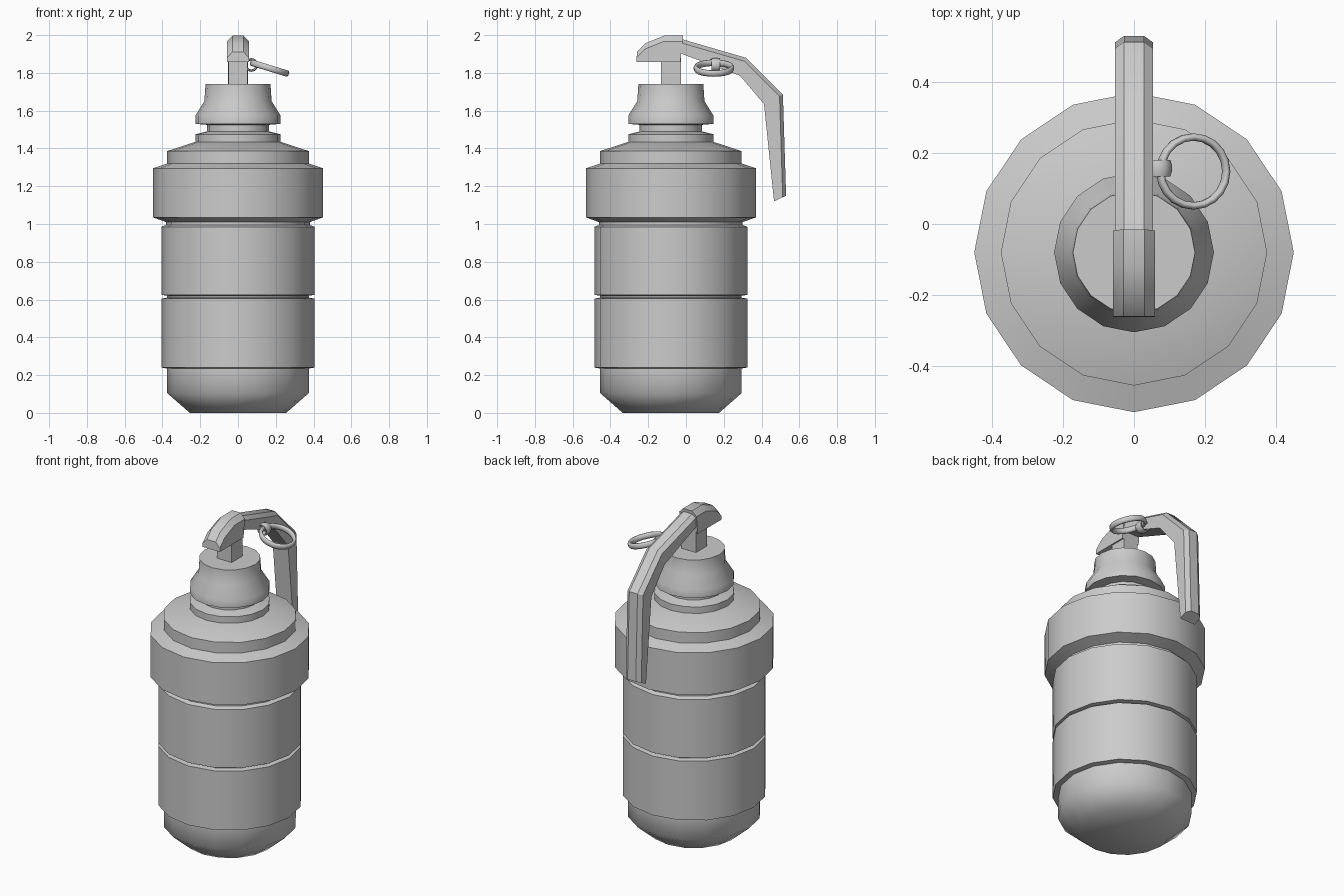
import bpy, bmesh, math
from mathutils import Vector, Matrix

cube = bpy.data.objects.get("Cube")
if cube:
    bpy.data.objects.remove(cube, do_unlink=True)

GREY = (0.6, 0.6, 0.6, 1)
metal = bpy.data.materials.new("plain_grey")
metal.use_nodes = True
metal.diffuse_color = GREY
metal.node_tree.nodes["Principled BSDF"].inputs["Base Color"].default_value = GREY

AXIS_Y = -0.08


def finish(name, bm, angle):
    bmesh.ops.recalc_face_normals(bm, faces=bm.faces)
    mesh = bpy.data.meshes.new(name)
    bm.to_mesh(mesh)
    bm.free()
    mesh.materials.append(metal)
    obj = bpy.data.objects.new(name, mesh)
    bpy.context.collection.objects.link(obj)
    bpy.ops.object.select_all(action='DESELECT')
    obj.select_set(True)
    bpy.context.view_layer.objects.active = obj
    bpy.ops.object.shade_smooth_by_angle(angle=math.radians(angle))
    return obj


def skin(bm, loops, closed=False):
    """Bridge equal-length point loops; cap the ends unless closed."""
    rings = [[bm.verts.new(p) for p in loop] for loop in loops]
    n = len(rings[0])
    for k in range(len(rings) if closed else len(rings) - 1):
        a, b = rings[k], rings[(k + 1) % len(rings)]
        for i in range(n):
            j = (i + 1) % n
            bm.faces.new((a[i], a[j], b[j], b[i]))
    if not closed:
        bm.faces.new(rings[0])
        bm.faces.new(rings[-1])


def lathe(name, profile, sides=16):
    bm = bmesh.new()
    skin(bm, [[(r * math.cos(2 * math.pi * i / sides),
                AXIS_Y + r * math.sin(2 * math.pi * i / sides), z)
               for i in range(sides)] for r, z in profile])
    return finish(name, bm, 60)


def band_ring(name, centre, radius, thick, width, rotation, sides):
    """Flattened ring with an octagonal cross-section."""
    bm = bmesh.new()
    loops = []
    for i in range(sides):
        a = 2 * math.pi * i / sides
        loop = []
        for k in range(8):
            t = math.pi * (k + 0.5) / 4
            r = radius + thick / 2 * math.cos(t)
            p = Vector((r * math.cos(a), r * math.sin(a), width / 2 * math.sin(t)))
            loop.append(rotation @ p + Vector(centre))
        loops.append(loop)
    skin(bm, loops, closed=True)
    return finish(name, bm, 60)


# Body with grooves, collar and shoulder
lathe("body", [
    (0.255, 0), (0.375, 0.105), (0.375, 0.235), (0.405, 0.24),
    (0.405, 0.605), (0.375, 0.61), (0.375, 0.62), (0.405, 0.625),
    (0.405, 0.985), (0.38, 0.995), (0.38, 1.01), (0.45, 1.035),
    (0.45, 1.295), (0.375, 1.32), (0.375, 1.386), (0.225, 1.435)])

# Neck and fuse cap
lathe("fuse_cap", [
    (0.225, 1.43), (0.225, 1.475), (0.165, 1.49), (0.165, 1.525),
    (0.225, 1.53), (0.225, 1.575), (0.178, 1.65), (0.172, 1.74)])

# Square post
bm = bmesh.new()
bmesh.ops.create_cube(bm, size=1, matrix=Matrix.Translation((0, AXIS_Y, 1.82))
                      @ Matrix.Diagonal((0.1, 0.105, 0.2, 1)))
finish("post", bm, 30)


def bar(name, stations, half, ridge, drop):
    """Bar with a chamfered ridge; stations pair outer and inner (y, z) points."""
    bm = bmesh.new()
    loops = []
    for outer, inner in stations:
        top, low = Vector((0, *outer)), Vector((0, *inner))
        side = top + (low - top).normalized() * drop
        right = [top + Vector((ridge, 0, 0)), side + Vector((half, 0, 0)),
                 low + Vector((half, 0, 0))]
        loops.append(right + [Vector((-p.x, p.y, p.z)) for p in reversed(right)])
    skin(bm, loops)
    return finish(name, bm, 30)


# Head block over the post
bar("lever_head", [((-0.26, 1.91), (-0.262, 1.857)), ((-0.215, 1.957), (-0.215, 1.857)),
                   ((-0.116, 1.997), (-0.116, 1.857)), ((-0.015, 1.997), (-0.03, 1.857))],
    0.059, 0.03, 0.03)

# Bent safety lever
bar("lever", [((-0.06, 1.99), (-0.06, 1.92)), ((-0.01, 1.975), (-0.02, 1.9)),
              ((0.317, 1.88), (0.286, 1.785)), ((0.513, 1.685), (0.413, 1.635)),
              ((0.53, 1.15), (0.466, 1.12))],
    0.053, 0.028, 0.02)

# Pull ring and the small link that holds it
band_ring("pull_ring", (0.167, 0.148, 1.825), 0.097, 0.022, 0.036,
          Matrix.Rotation(math.radians(17), 3, 'Y'), 20)
band_ring("ring_link", (0.07, 0.157, 1.842), 0.03, 0.014, 0.05,
          Matrix.Rotation(math.radians(90), 3, 'X'), 12)
